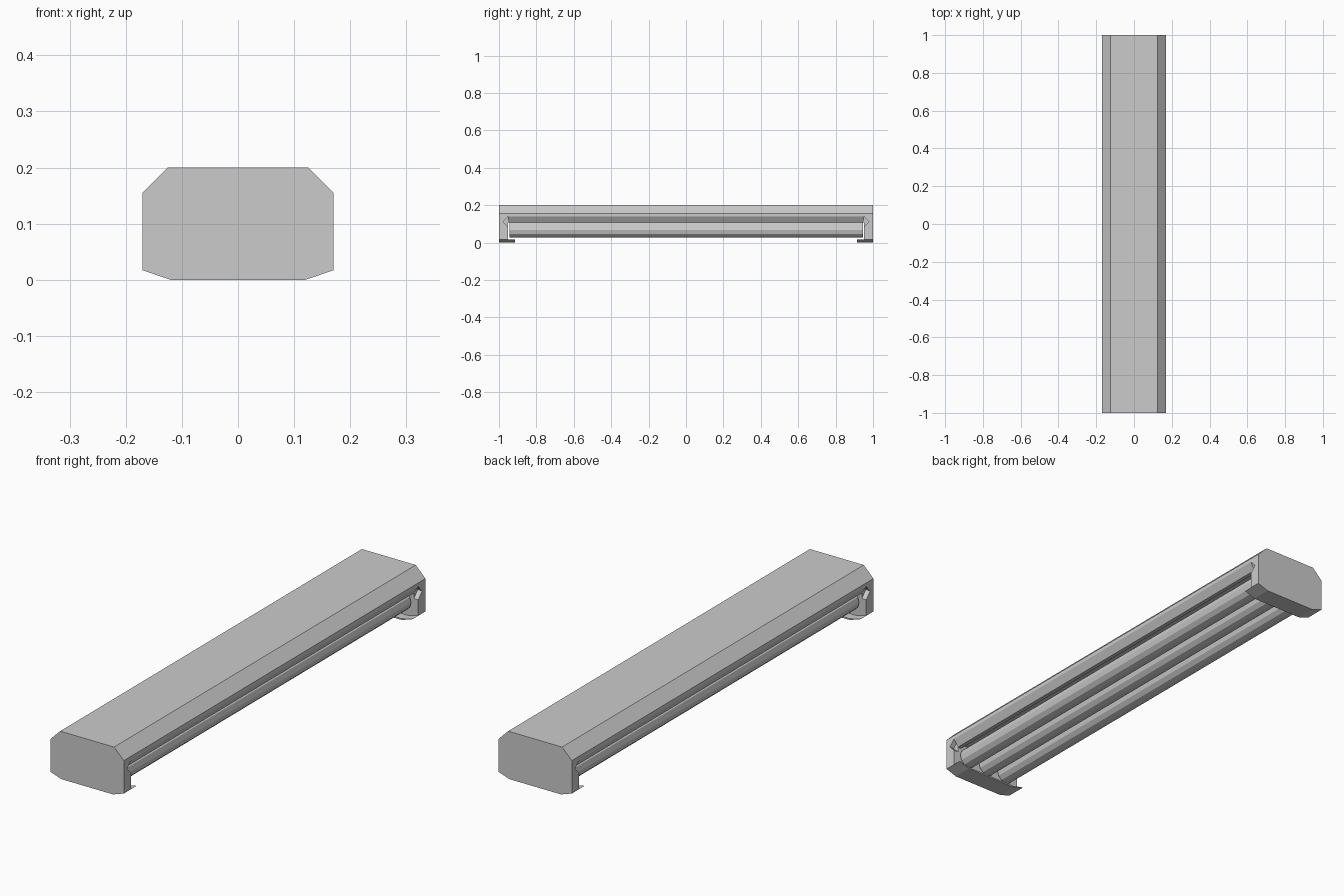
import bpy, bmesh, math
from mathutils import Matrix

if "Cube" in bpy.data.objects:
    bpy.data.objects.remove(bpy.data.objects["Cube"])


def add_object(name, bm):
    bmesh.ops.recalc_face_normals(bm, faces=bm.faces)
    mesh = bpy.data.meshes.new(name)
    bm.to_mesh(mesh)
    bm.free()
    ob = bpy.data.objects.new(name, mesh)
    bpy.context.collection.objects.link(ob)
    return ob


def extrude_y(name, profile, y0, y1):
    """Prism of an (x, z) profile between y0 and y1."""
    bm = bmesh.new()
    face = bm.faces.new([bm.verts.new((x, y0, z)) for x, z in profile])
    ext = bmesh.ops.extrude_face_region(bm, geom=[face])
    verts = [g for g in ext["geom"] if isinstance(g, bmesh.types.BMVert)]
    bmesh.ops.translate(bm, verts=verts, vec=(0, y1 - y0, 0))
    return add_object(name, bm)


def mirrored(half):
    """Close a right-hand outline with its left-hand reflection."""
    return half + [(-x, z) for x, z in reversed(half)]


INNER = 0.952

# Housing with reflector ridges between the tubes
housing = mirrored([(0.125, 0.2), (0.17, 0.155), (0.17, 0.139), (0.15, 0.107),
                    (0.133, 0.107), (0.12, 0.125), (0.075, 0.125),
                    (0.06, 0.107), (0.04, 0.107), (0.025, 0.125)])
extrude_y("housing", housing, -INNER, INNER)

# End caps with a lower lip and small side notches
cap = mirrored([(0.125, 0.2), (0.17, 0.155), (0.17, 0.017), (0.12, 0.0)])
lip = mirrored([(0.17, 0.019), (0.17, 0.016), (0.12, 0.0)])
lip = [(0.17, 0.017), (0.12, 0.0), (-0.12, 0.0), (-0.17, 0.017),
       (-0.12, 0.006), (0.12, 0.006)]
for label, s in (("front", -1), ("back", 1)):
    cap_ob = extrude_y(label + "_end_cap", cap, s * INNER, s * 1.0)
    extrude_y(label + "_lip", lip, s * 0.915, s * INNER)
    for side in (-1, 1):
        bm = bmesh.new()
        tri = [(0.94, 0.152), (0.978, 0.112), (0.94, 0.072)]
        face = bm.faces.new([bm.verts.new((side * 0.15, s * y, z)) for y, z in tri])
        ext = bmesh.ops.extrude_face_region(bm, geom=[face])
        verts = [g for g in ext["geom"] if isinstance(g, bmesh.types.BMVert)]
        bmesh.ops.translate(bm, verts=verts, vec=(side * 0.04, 0, 0))
        cutter = add_object("notch_cutter", bm)
        cutter.hide_render = True
        cutter.hide_viewport = True
        mod = cap_ob.modifiers.new("notch", 'BOOLEAN')
        mod.operation = 'DIFFERENCE'
        mod.solver = 'EXACT'
        mod.object = cutter

# Three lamp tubes
for i, x in enumerate((-0.1, 0.0, 0.1)):
    bm = bmesh.new()
    bmesh.ops.create_cone(bm, cap_ends=True, segments=12, radius1=0.042,
                          radius2=0.042, depth=1.89,
                          matrix=Matrix.Translation((x, 0, 0.068))
                          @ Matrix.Rotation(math.radians(90), 4, 'X'))
    add_object("lamp_tube_%d" % (i + 1), bm)
